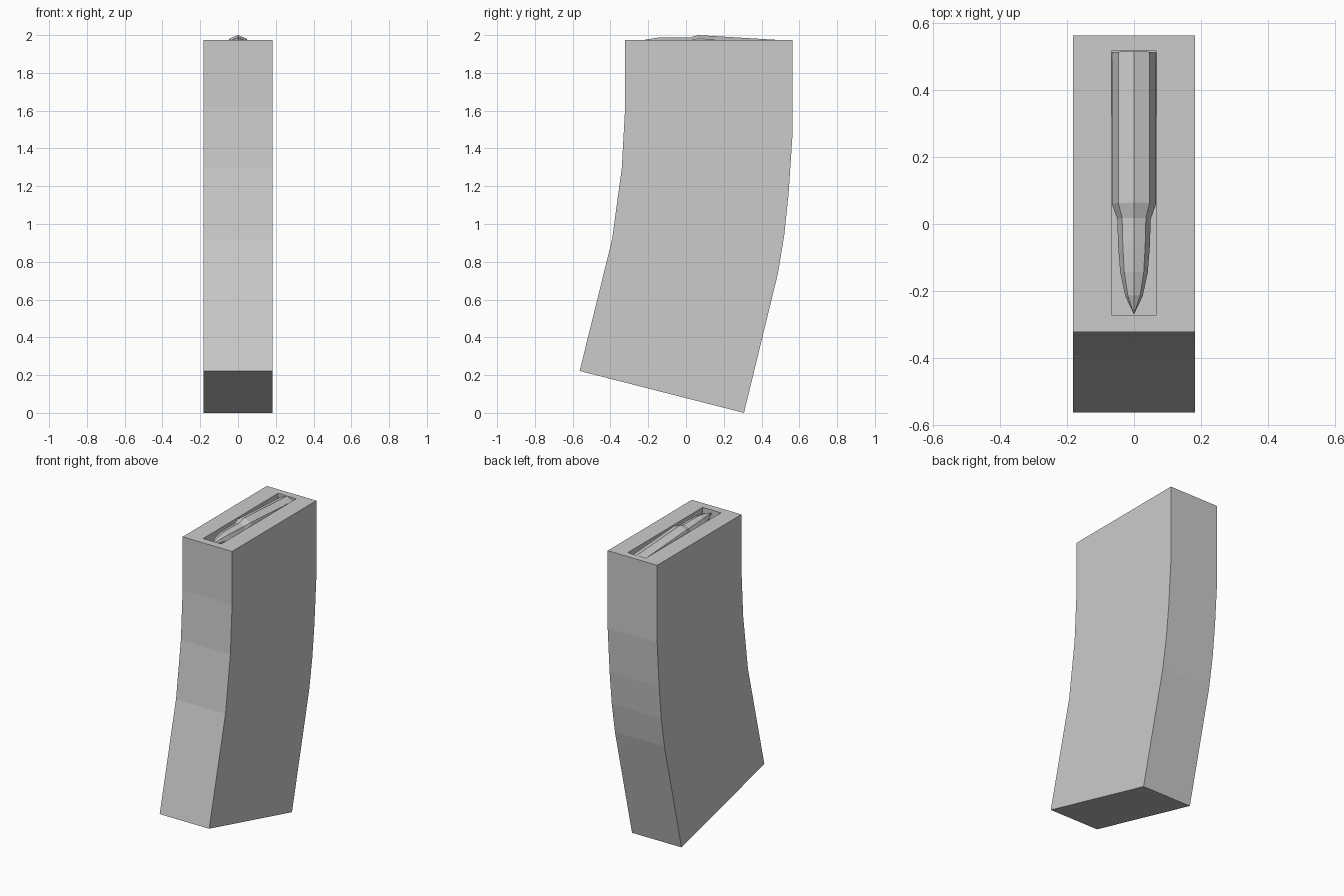
import bpy, bmesh
from math import cos, sin, pi, atan
from mathutils import Vector

if "Cube" in bpy.data.objects:
    bpy.data.objects.remove(bpy.data.objects["Cube"])


def make_object(name, bm):
    bmesh.ops.recalc_face_normals(bm, faces=bm.faces)
    mesh = bpy.data.meshes.new(name)
    bm.to_mesh(mesh)
    bm.free()
    obj = bpy.data.objects.new(name, mesh)
    bpy.context.collection.objects.link(obj)
    return obj


# Curved body: side profile (y, z) extruded across x
front = [(-0.322, 1.973), (-0.322, 1.62), (-0.34, 1.295), (-0.366, 1.105),
         (-0.391, 0.92), (-0.563, 0.222)]
back = [(0.307, 0.0), (0.487, 0.74), (0.52, 0.94), (0.543, 1.16),
        (0.563, 1.46), (0.563, 1.973)]
HALF = 0.182
bm = bmesh.new()
face = bm.faces.new([bm.verts.new((-HALF, y, z)) for y, z in front + back])
side = bmesh.ops.extrude_face_region(bm, geom=[face])
bmesh.ops.translate(bm, vec=(2 * HALF, 0, 0),
                    verts=[v for v in side["geom"] if isinstance(v, bmesh.types.BMVert)])
body = make_object("magazine_body", bm)

# Recessed slot in the top
bm = bmesh.new()
bmesh.ops.create_cube(bm, size=1)
bmesh.ops.scale(bm, vec=(0.134, 0.787, 0.2), verts=bm.verts)
bmesh.ops.translate(bm, vec=(0, 0.1225, 2.003), verts=bm.verts)
cutter = make_object("slot_cutter", bm)
cutter.hide_render = True
mod = body.modifiers.new("slot", 'BOOLEAN')
mod.operation = 'DIFFERENCE'
mod.solver = 'EXACT'
mod.object = cutter
bpy.context.view_layer.objects.active = body
bpy.ops.object.modifier_apply(modifier=mod.name)
bpy.data.objects.remove(cutter)

# Top round: eight-sided lathe along a slightly tilted axis (y, radius)
SIDES = 8
TILT = atan(0.06)
rings = [(0.511, 0.066), (0.06, 0.066), (0.015, 0.05), (-0.07, 0.047),
         (-0.145, 0.041), (-0.215, 0.026)]
bm = bmesh.new()


def axis_point(y):
    return Vector((0, y, 1.934 + (0.06 - y) * 0.06))


loops = []
for y, r in rings:
    loops.append([bm.verts.new(axis_point(y) + Vector((
        r * sin(2 * pi * i / SIDES),
        r * cos(2 * pi * i / SIDES) * sin(TILT),
        r * cos(2 * pi * i / SIDES) * cos(TILT)))) for i in range(SIDES)])
tip = bm.verts.new(axis_point(-0.27))
for a, b in zip(loops, loops[1:]):
    for i in range(SIDES):
        j = (i + 1) % SIDES
        bm.faces.new((a[i], a[j], b[j], b[i]))
for i in range(SIDES):
    bm.faces.new((loops[-1][i], loops[-1][(i + 1) % SIDES], tip))
bm.faces.new(loops[0])
make_object("top_round", bm)
